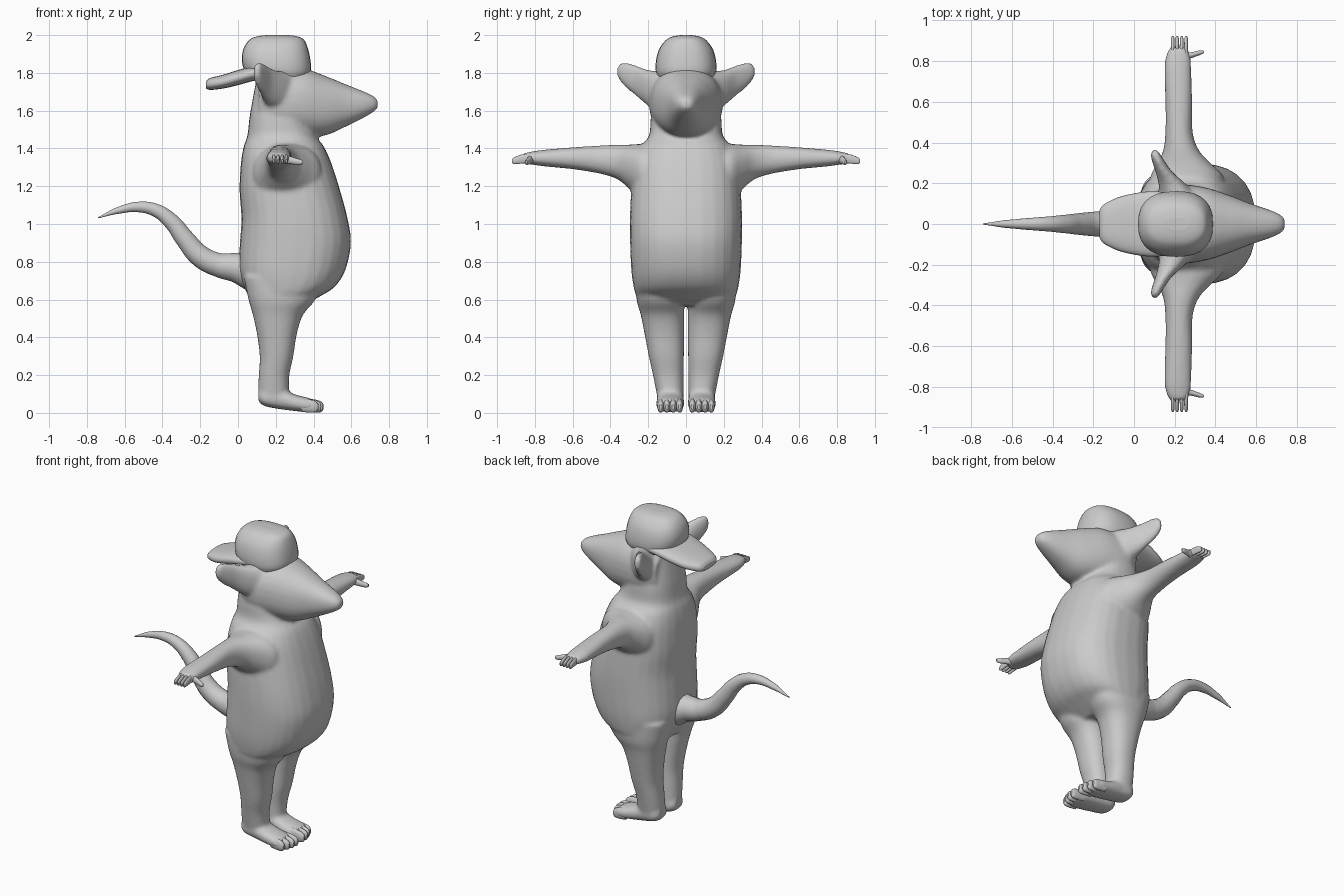
import bpy, bmesh
from math import cos, sin, tau, copysign

SIDES = 28


def smooth_rows(rows, steps=4):
    """Catmull-Rom interpolation between cross-section rows."""
    out = []
    for i in range(len(rows) - 1):
        a, b, c, d = rows[max(i - 1, 0)], rows[i], rows[i + 1], rows[min(i + 2, len(rows) - 1)]
        for s in range(steps):
            t = s / steps
            out.append([0.5 * (2*q + (r - p)*t + (2*p - 5*q + 4*r - w)*t*t + (3*q - p - 3*r + w)*t**3)
                        for p, q, r, w in zip(a, b, c, d)])
    return out + [list(rows[-1])]


def loft(bm, axis, rows, power=2.3, mirror=False):
    """Rows are (position on axis, min and max of the two other axes)."""
    for side in ((1, -1) if mirror else (1,)):
        rings = []
        for t, u0, u1, v0, v1 in smooth_rows(rows):
            ring = []
            for k in range(SIDES):
                c, s = cos(tau * k / SIDES), sin(tau * k / SIDES)
                u = (u0 + u1) / 2 + (u1 - u0) / 2 * copysign(abs(c) ** (2 / power), c)
                v = (v0 + v1) / 2 + (v1 - v0) / 2 * copysign(abs(s) ** (2 / power), s)
                x, y, z = {'X': (t, u, v), 'Y': (u, t, v), 'Z': (u, v, t)}[axis]
                ring.append(bm.verts.new((x, y * side, z)))
            rings.append(ring)
        faces = [bm.faces.new(rings[0]), bm.faces.new(rings[-1][::-1])]
        for a, b in zip(rings, rings[1:]):
            for k in range(SIDES):
                j = (k + 1) % SIDES
                faces.append(bm.faces.new((a[k], b[k], b[j], a[j])))
        bmesh.ops.recalc_face_normals(bm, faces=faces)


def finish(bm, name):
    for f in bm.faces:
        f.smooth = len(f.verts) == 4
    mesh = bpy.data.meshes.new(name)
    bm.to_mesh(mesh)
    bm.free()
    ob = bpy.data.objects.new(name, mesh)
    bpy.context.collection.objects.link(ob)
    return ob


body = bmesh.new()
# torso and neck
loft(body, 'Z', [
    (0.57, 0.08, 0.35, -0.21, 0.21), (0.62, 0.055, 0.44, -0.262, 0.262),
    (0.67, 0.03, 0.515, -0.278, 0.278), (0.76, 0.005, 0.57, -0.29, 0.29),
    (0.90, 0.01, 0.598, -0.296, 0.296), (1.03, 0.018, 0.58, -0.297, 0.297),
    (1.18, 0.008, 0.54, -0.29, 0.29), (1.32, 0.015, 0.495, -0.275, 0.275),
    (1.41, 0.03, 0.455, -0.24, 0.24), (1.47, 0.05, 0.41, -0.195, 0.195),
    (1.58, 0.063, 0.37, -0.185, 0.185), (1.78, 0.10, 0.34, -0.15, 0.15)], 2.5)
# head and snout
loft(body, 'X', [
    (0.11, -0.16, 0.16, 1.52, 1.78), (0.20, -0.195, 0.195, 1.465, 1.815),
    (0.34, -0.182, 0.182, 1.46, 1.825), (0.46, -0.145, 0.145, 1.468, 1.785),
    (0.57, -0.102, 0.102, 1.515, 1.74), (0.67, -0.068, 0.068, 1.565, 1.70),
    (0.72, -0.045, 0.045, 1.595, 1.675), (0.74, -0.025, 0.025, 1.615, 1.655)])
# ears
loft(body, 'Y', [
    (0.13, 0.13, 0.32, 1.58, 1.81), (0.20, 0.12, 0.25, 1.625, 1.815),
    (0.26, 0.105, 0.185, 1.675, 1.838), (0.31, 0.088, 0.15, 1.715, 1.853),
    (0.345, 0.082, 0.128, 1.75, 1.853), (0.363, 0.09, 0.115, 1.78, 1.835)], 2.2, True)
# arms
loft(body, 'Y', [
    (0.12, 0.08, 0.44, 1.12, 1.43), (0.23, 0.08, 0.44, 1.12, 1.425),
    (0.30, 0.115, 0.375, 1.185, 1.42), (0.36, 0.143, 0.32, 1.235, 1.42),
    (0.45, 0.154, 0.288, 1.265, 1.416), (0.60, 0.154, 0.286, 1.29, 1.406),
    (0.75, 0.149, 0.282, 1.305, 1.393), (0.82, 0.155, 0.277, 1.315, 1.383),
    (0.868, 0.175, 0.264, 1.32, 1.372)], 2.2, True)
# legs
loft(body, 'Z', [
    (0.05, 0.13, 0.25, 0.02, 0.145), (0.10, 0.108, 0.268, 0.013, 0.155),
    (0.20, 0.11, 0.272, 0.012, 0.175), (0.30, 0.115, 0.293, 0.011, 0.197),
    (0.42, 0.10, 0.312, 0.010, 0.22), (0.52, 0.078, 0.345, 0.010, 0.24),
    (0.60, 0.055, 0.41, 0.010, 0.262), (0.72, 0.03, 0.45, 0.02, 0.27)], 2.3, True)
# feet
loft(body, 'X', [
    (0.108, 0.04, 0.125, 0.06, 0.12), (0.14, 0.016, 0.15, 0.036, 0.13),
    (0.22, 0.012, 0.154, 0.02, 0.13), (0.30, 0.010, 0.157, 0.01, 0.098),
    (0.36, 0.010, 0.158, 0.004, 0.083), (0.40, 0.016, 0.152, 0.005, 0.07)], 2.4, True)
body_ob = finish(body, "body")
remesh = body_ob.modifiers.new("blend", 'REMESH')
remesh.mode = 'VOXEL'
remesh.voxel_size = 0.011
remesh.use_smooth_shade = True
soften = body_ob.modifiers.new("soften", 'SMOOTH')
soften.factor = 0.5
soften.iterations = 8

# fingers and thumbs
hands = bmesh.new()
for x in (0.19, 0.212, 0.234, 0.256):
    loft(hands, 'Y', [
        (0.82, x - 0.010, x + 0.010, 1.325, 1.37), (0.87, x - 0.0095, x + 0.0095, 1.32, 1.368),
        (0.91, x - 0.0085, x + 0.0085, 1.317, 1.352), (0.922, x - 0.004, x + 0.004, 1.325, 1.343)], 2, True)
loft(hands, 'X', [
    (0.23, 0.79, 0.855, 1.32, 1.37), (0.27, 0.81, 0.842, 1.318, 1.36),
    (0.325, 0.83, 0.853, 1.313, 1.343), (0.343, 0.84, 0.85, 1.32, 1.337)], 2, True)
finish(hands, "fingers")

# toes
toes = bmesh.new()
for y, tip in ((0.034, 0.452), (0.068, 0.45), (0.101, 0.44), (0.134, 0.425)):
    loft(toes, 'X', [
        (tip - 0.09, y - 0.018, y + 0.018, 0.006, 0.076), (tip - 0.04, y - 0.018, y + 0.018, 0.001, 0.07),
        (tip - 0.012, y - 0.015, y + 0.015, 0.004, 0.06), (tip, y - 0.007, y + 0.007, 0.018, 0.045)], 2.1, True)
finish(toes, "toes")

# cap dome
dome = bmesh.new()
loft(dome, 'Z', [
    (1.77, 0.07, 0.37, -0.145, 0.145), (1.81, 0.035, 0.387, -0.16, 0.16),
    (1.87, 0.02, 0.383, -0.158, 0.158), (1.93, 0.03, 0.37, -0.14, 0.14),
    (1.975, 0.06, 0.35, -0.105, 0.105), (1.993, 0.10, 0.315, -0.07, 0.07),
    (2.0, 0.15, 0.27, -0.03, 0.03)], 2.5)
finish(dome, "cap_dome")

# cap brim, pointing backwards
brim = bmesh.new()
loft(brim, 'X', [
    (-0.17, -0.065, 0.065, 1.72, 1.752), (-0.15, -0.095, 0.095, 1.71, 1.772),
    (-0.08, -0.13, 0.13, 1.717, 1.79), (0.0, -0.15, 0.15, 1.735, 1.815),
    (0.08, -0.16, 0.16, 1.757, 1.835), (0.17, -0.155, 0.155, 1.775, 1.84)], 2.6)
finish(brim, "cap_brim")

# tail
curve = bpy.data.curves.new("tail", 'CURVE')
curve.dimensions = '3D'
curve.bevel_depth = 1.0
curve.bevel_resolution = 5
curve.use_fill_caps = True
path = [(0.08, 0.755, 0.12), (-0.02, 0.77, 0.078), (-0.11, 0.785, 0.064), (-0.2, 0.83, 0.06),
        (-0.28, 0.92, 0.052), (-0.35, 1.01, 0.044), (-0.43, 1.07, 0.036), (-0.52, 1.09, 0.029),
        (-0.63, 1.073, 0.019), (-0.74, 1.033, 0.003)]
spline = curve.splines.new('BEZIER')
spline.bezier_points.add(len(path) - 1)
for p, (x, z, r) in zip(spline.bezier_points, path):
    p.co = (x, 0, z)
    p.radius = r
    p.handle_left_type = p.handle_right_type = 'AUTO'
bpy.context.collection.objects.link(bpy.data.objects.new("tail", curve))
